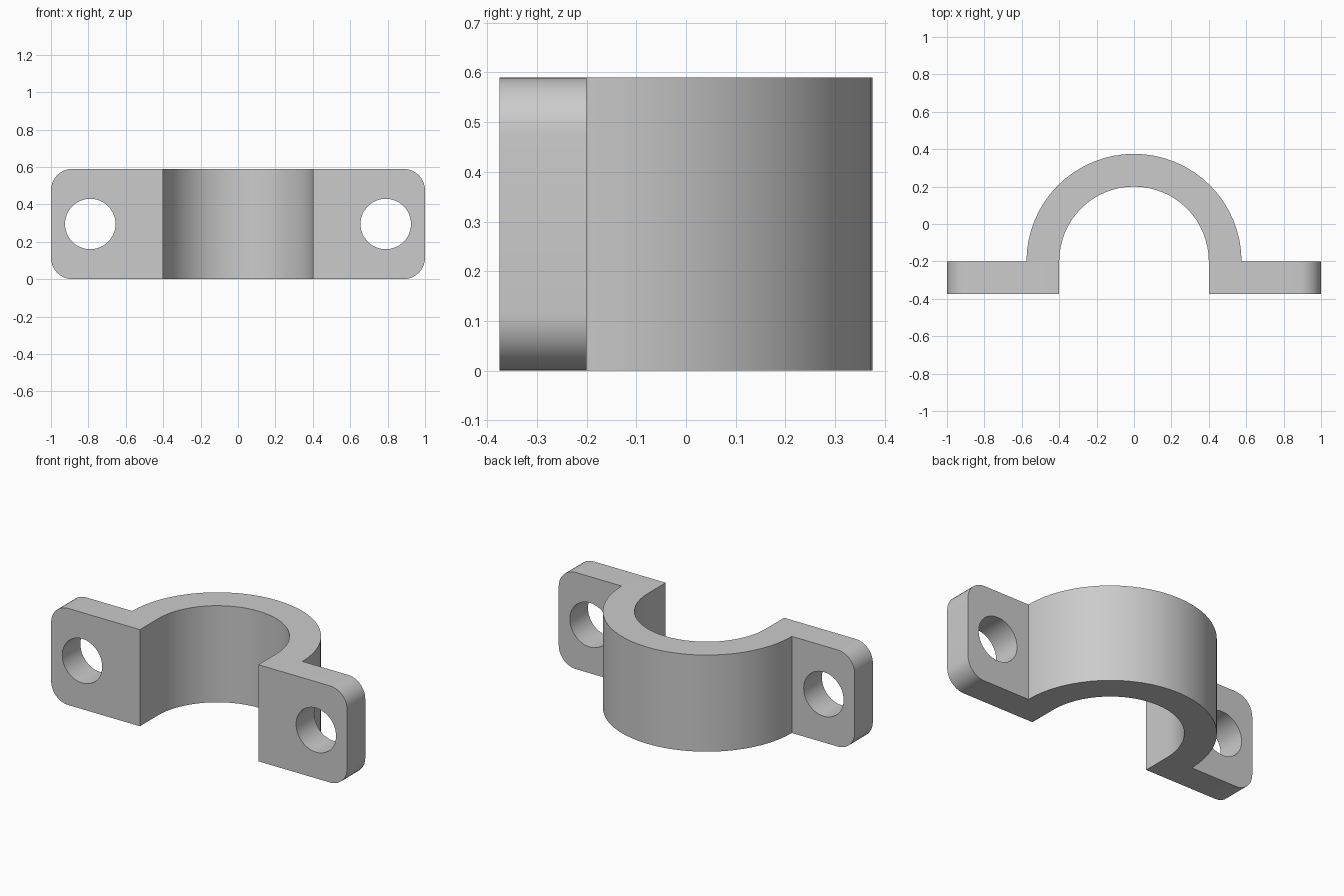
import bpy, bmesh
from math import pi, sin, cos
from mathutils import Matrix

HEIGHT = 0.59
AXIS_Y = -0.2          # centre of the half ring
FRONT_Y = -0.375
INNER, OUTER = 0.4, 0.575
HOLE_X, HOLE_R = 0.79, 0.135
CORNER_R = 0.115
STEPS = 32

cube = bpy.data.objects.get("Cube")
if cube:
    bpy.data.objects.remove(cube, do_unlink=True)


def arc(radius, start, end):
    angles = [start + (end - start) * i / STEPS for i in range(STEPS + 1)]
    return [(radius * cos(a), AXIS_Y + radius * sin(a)) for a in angles]


def make_object(name, bm):
    bmesh.ops.recalc_face_normals(bm, faces=bm.faces)
    mesh = bpy.data.meshes.new(name)
    bm.to_mesh(mesh)
    bm.free()
    obj = bpy.data.objects.new(name, mesh)
    bpy.context.collection.objects.link(obj)
    return obj


# Plain grey metal
grey = bpy.data.materials.new("plain grey")
grey.use_nodes = True
colour = (0.6, 0.6, 0.6, 1)
grey.diffuse_color = colour
grey.node_tree.nodes["Principled BSDF"].inputs["Base Color"].default_value = colour

# Half ring with two flanges, drawn as one profile and extruded upward
profile = [(1, FRONT_Y), (1, AXIS_Y)] + arc(OUTER, 0, pi)
profile += [(-1, AXIS_Y), (-1, FRONT_Y), (-INNER, FRONT_Y)]
profile += arc(INNER, pi, 0) + [(INNER, FRONT_Y)]
bm = bmesh.new()
base = bm.faces.new([bm.verts.new((x, y, 0)) for x, y in profile])
top = bmesh.ops.extrude_face_region(bm, geom=[base])["geom"]
bmesh.ops.translate(bm, vec=(0, 0, HEIGHT),
                    verts=[v for v in top if isinstance(v, bmesh.types.BMVert)])

# Rounded outer corners of the flanges
corners = [e for e in bm.edges
           if all(abs(v.co.x) > 0.99 for v in e.verts)
           and abs(e.verts[0].co.z - e.verts[1].co.z) < 0.01]
bmesh.ops.bevel(bm, geom=corners, offset=CORNER_R, segments=10,
                profile=0.5, affect='EDGES')
clamp = make_object("pipe_clamp", bm)
clamp.data.materials.append(grey)

# Bolt holes through both flanges
bm = bmesh.new()
for side in (-1, 1):
    place = (Matrix.Translation((side * HOLE_X, (FRONT_Y + AXIS_Y) / 2, HEIGHT / 2))
             @ Matrix.Rotation(pi / 2, 4, 'X'))
    bmesh.ops.create_cone(bm, cap_ends=True, segments=48, radius1=HOLE_R,
                          radius2=HOLE_R, depth=0.4, matrix=place)
cutter = make_object("hole_cutter", bm)
cutter.data.materials.append(grey)
cutter.hide_render = True

bpy.ops.object.select_all(action='DESELECT')
clamp.select_set(True)
bpy.context.view_layer.objects.active = clamp
cut = clamp.modifiers.new("bolt_holes", 'BOOLEAN')
cut.operation = 'DIFFERENCE'
cut.solver = 'EXACT'
cut.object = cutter
bpy.ops.object.modifier_apply(modifier=cut.name)
bpy.data.objects.remove(cutter, do_unlink=True)
bpy.ops.object.shade_smooth_by_angle(angle=pi / 6)
